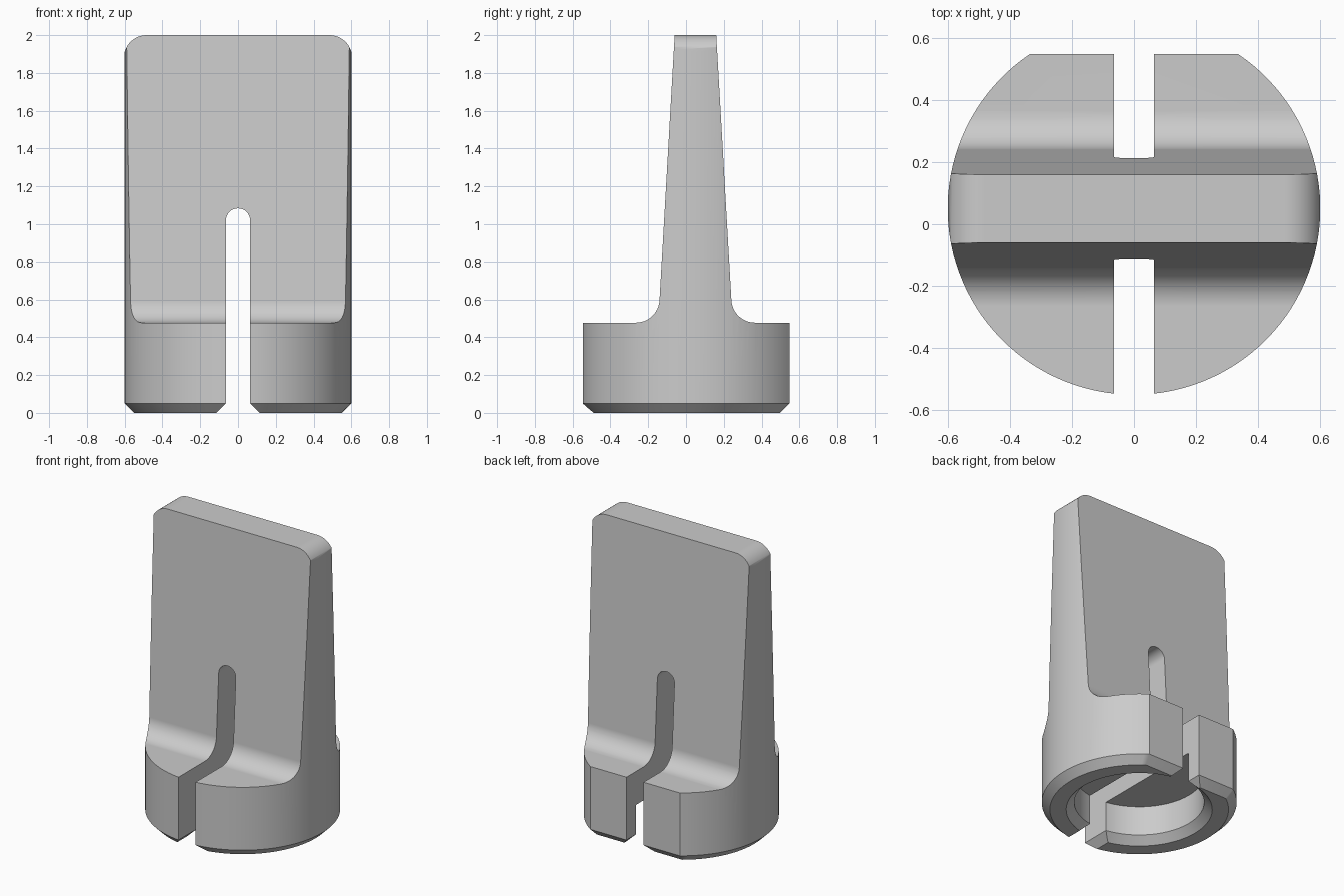
import bpy, bmesh, math
from mathutils import Vector

if "Cube" in bpy.data.objects:
    bpy.data.objects.remove(bpy.data.objects["Cube"])

CY = 0.05      # barrel axis offset in y
R = 0.6        # barrel radius
FLAT = 0.547   # flat on the back of the barrel
CH = 0.05      # chamfer
TOP = 2.0
SHOULDER = 0.477


def arc(cx, cy, r, a0, a1, n):
    return [(cx + r * math.cos(math.radians(a0 + (a1 - a0) * i / n)),
             cy + r * math.sin(math.radians(a0 + (a1 - a0) * i / n))) for i in range(n + 1)]


def loft(name, rings):
    """Closed solid through rings with equal point counts."""
    bm = bmesh.new()
    loops = [[bm.verts.new(p) for p in ring] for ring in rings]
    n = len(loops[0])
    for a, b in zip(loops, loops[1:]):
        for i in range(n):
            j = (i + 1) % n
            bm.faces.new((a[i], a[j], b[j], b[i]))
    bm.faces.new(loops[0][::-1])
    bm.faces.new(loops[-1])
    bmesh.ops.recalc_face_normals(bm, faces=bm.faces)
    me = bpy.data.meshes.new(name)
    bm.to_mesh(me)
    bm.free()
    ob = bpy.data.objects.new(name, me)
    bpy.context.collection.objects.link(ob)
    return ob


def combine(target, tool, operation):
    mod = target.modifiers.new(operation, 'BOOLEAN')
    mod.operation = operation
    mod.solver = 'EXACT'
    mod.object = tool
    tool.hide_render = True
    bpy.context.view_layer.objects.active = target
    bpy.ops.object.modifier_apply(modifier=mod.name)
    bpy.data.objects.remove(tool, do_unlink=True)


def barrel_ring(r, flat, z):
    a = math.degrees(math.asin((flat - CY) / r))
    return [(x, y, z) for x, y in arc(0, CY, r, 180 - a, 360 + a, 96)]


# Round barrel with a back flat and a chamfered foot
body = loft("slotted_plug", [barrel_ring(R - CH, FLAT - CH, 0),
                             barrel_ring(R, FLAT, CH),
                             barrel_ring(R, FLAT, TOP + 0.1)])

# Tapered blade with filleted shoulders, as a side profile
fr = 0.125
half = [(0.8, -0.1), (0.8, SHOULDER)]
half += arc(0.19 + fr, SHOULDER + fr, fr, 270, 183, 12)
half += [(0.11, TOP)]
side = [(CY + y, z) for y, z in half] + [(CY - y, z) for y, z in reversed(half)]
blade = loft("blade_profile", [[(x, y, z) for y, z in side] for x in (-0.8, 0.8)])
combine(body, blade, 'INTERSECT')

# Rounded upper corners
cr = 0.12
front = [(-0.604, -0.2), (0.604, -0.2)]
front += arc(0.604 - cr, TOP - cr, cr, 0, 90, 12)
front += arc(-0.604 + cr, TOP - cr, cr, 90, 180, 12)
corners = loft("corner_profile", [[(x, y, z) for x, z in front] for y in (-0.9, 0.9)])
combine(body, corners, 'INTERSECT')

# Blind bore with chamfered mouth
bore = loft("bore_cutter", [[(x, y, z) for x, y in arc(0, CY, r, 0, 360, 64)[:-1]]
                            for r, z in ((0.5, -0.05), (0.4, 0.05), (0.4, 0.25))])
combine(body, bore, 'DIFFERENCE')

# Round-ended slot with chamfered mouth
w = 0.064
outline = [(-w - 0.1, -0.05), (w + 0.1, -0.05), (w, 0.05)]
outline += arc(0, 1.02, w, 0, 180, 16) + [(-w, 0.05)]
slot = loft("slot_cutter", [[(x, y, z) for x, z in outline] for y in (-0.9, 0.9)])
combine(body, slot, 'DIFFERENCE')

# Plain grey finish, smooth on curves and crisp at edges
grey = bpy.data.materials.new("grey")
grey.diffuse_color = (0.6, 0.6, 0.6, 1)
grey.use_nodes = True
grey.node_tree.nodes["Principled BSDF"].inputs["Base Color"].default_value = grey.diffuse_color
body.data.materials.clear()
body.data.materials.append(grey)
for p in body.data.polygons:
    p.material_index = 0
bpy.context.view_layer.objects.active = body
body.select_set(True)
bpy.ops.object.shade_smooth_by_angle(angle=math.radians(30))
wn = body.modifiers.new("weighted_normals", 'WEIGHTED_NORMAL')
wn.keep_sharp = True
